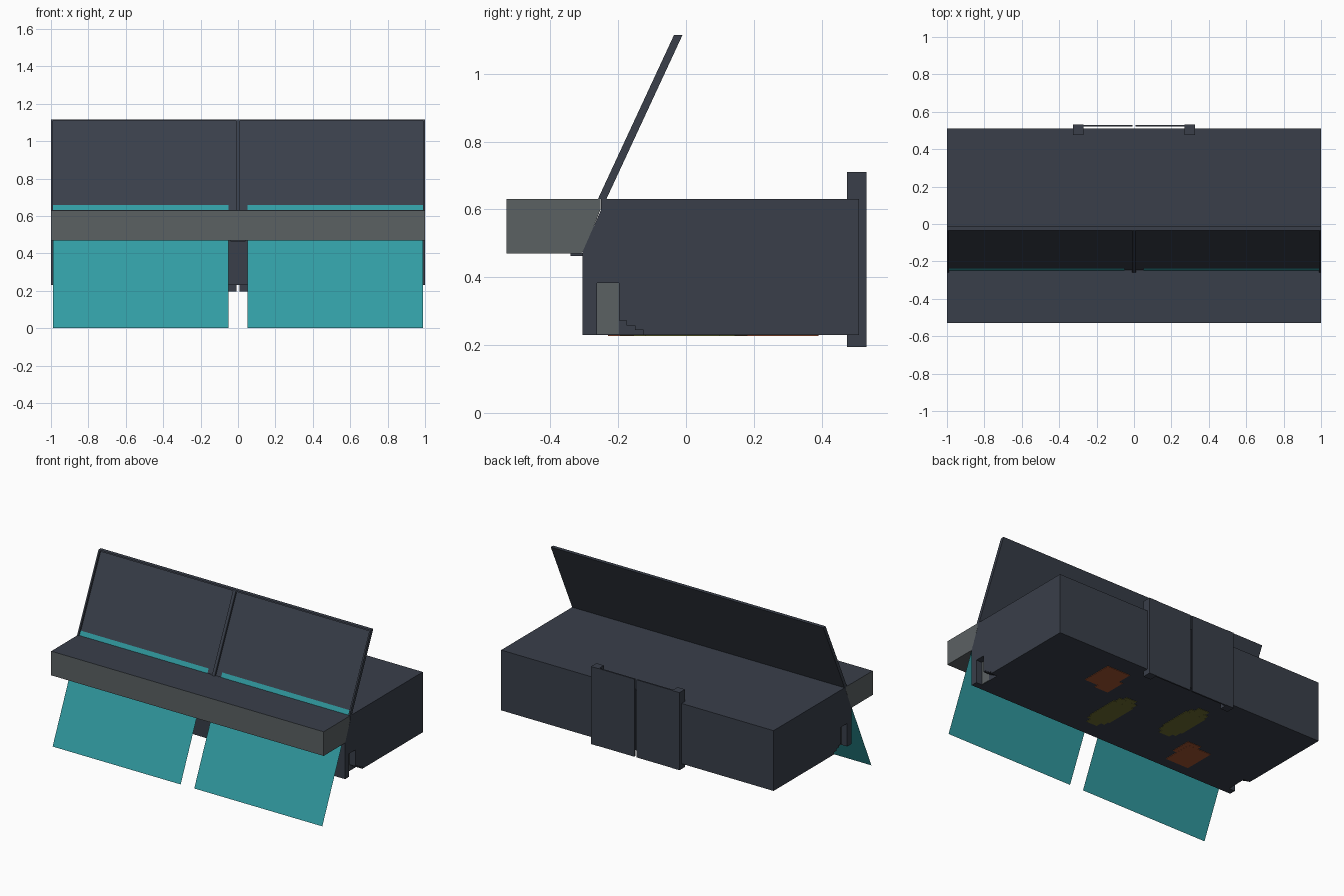
import bpy, bmesh

if "Cube" in bpy.data.objects:
    bpy.data.objects.remove(bpy.data.objects["Cube"])


def material(name, rgb):
    m = bpy.data.materials.new(name)
    m.diffuse_color = (*rgb, 1)
    m.use_nodes = True
    m.node_tree.nodes["Principled BSDF"].inputs["Base Color"].default_value = m.diffuse_color
    return m


SLATE = material("slate", (0.041, 0.049, 0.068))
GREY = material("grey", (0.105, 0.120, 0.124))
TEAL = material("teal", (0.031, 0.335, 0.365))
ORANGE = material("orange", (0.35, 0.085, 0.03))
OLIVE = material("olive_yellow", (0.15, 0.15, 0.03))


def finish(name, bm, mats):
    me = bpy.data.meshes.new(name)
    bm.to_mesh(me)
    bm.free()
    for m in mats:
        me.materials.append(m)
    ob = bpy.data.objects.new(name, me)
    bpy.context.collection.objects.link(ob)
    return ob


def prism(name, pts, x0, x1, *mats):
    """Extrude a (y, z) profile along x."""
    bm = bmesh.new()
    face = bm.faces.new([bm.verts.new((x0, y, z)) for y, z in pts])
    ext = bmesh.ops.extrude_face_region(bm, geom=[face])["geom"]
    bmesh.ops.translate(bm, vec=(x1 - x0, 0, 0),
                        verts=[v for v in ext if isinstance(v, bmesh.types.BMVert)])
    bmesh.ops.recalc_face_normals(bm, faces=bm.faces)
    return finish(name, bm, mats)


def box(name, x0, x1, y0, y1, z0, z1, mat):
    return prism(name, [(y0, z0), (y1, z0), (y1, z1), (y0, z1)], x0, x1, mat)


# Main housing: solid core plus end caps with a stepped notch low at the front
UPPER = [(0.51, 0.23), (0.51, 0.63), (-0.25, 0.63), (-0.25, 0.60),
         (-0.305, 0.475), (-0.305, 0.23)]
NOTCH = [(-0.262, 0.23), (-0.262, 0.383), (-0.197, 0.383), (-0.197, 0.273),
         (-0.175, 0.273), (-0.175, 0.258), (-0.15, 0.258), (-0.15, 0.245),
         (-0.125, 0.245), (-0.125, 0.23)]
prism("housing_core", UPPER, -0.955, 0.955, SLATE)
for side, s in (("left", -1), ("right", 1)):
    prism(f"housing_end_{side}", UPPER + NOTCH, s * 0.955, s * 1.0, SLATE)
    # Grey lining inside the notch
    box(f"notch_lining_{side}", s * 0.954, s * 0.958, -0.262, -0.197, 0.232, 0.383, GREY)

# Front tray: grey with a slate top
tray = prism("front_tray", [(-0.53, 0.47), (-0.53, 0.63), (-0.252, 0.631), (-0.252, 0.60),
                            (-0.30, 0.48), (-0.31, 0.47)], -1, 1, GREY, SLATE)
for p in tray.data.polygons:
    p.material_index = 1 if p.normal.z > 0.9 else 0
box("tray_lip", -0.04, 0.04, -0.34, -0.305, 0.463, 0.472, SLATE)


# Leaning back panel, recessed into two halves
def leaning(d0, d1, t0=0.0, t1=1.0):
    pt = lambda t, d: (-0.26 + 0.225 * t + d, 0.63 + 0.485 * t)
    return [pt(t0, d0), pt(t0, d1), pt(t1, d1), pt(t1, d0)]


prism("panel_back", leaning(0.014, 0.025), -1, 1, SLATE)
for name, x0, x1 in (("left", -1, -0.99), ("middle", -0.01, 0.01), ("right", 0.99, 1)):
    prism(f"panel_rib_{name}", leaning(0, 0.0141), x0, x1, SLATE)
prism("panel_top_rim", leaning(0, 0.0141, 0.985, 1), -0.99, 0.99, SLATE)

# Two thin teal sheets hanging through the tray
for side, s in (("left", -1), ("right", 1)):
    bm = bmesh.new()
    bm.faces.new([bm.verts.new(c) for c in (
        (s * 0.52 - 0.47, -0.53, 0), (s * 0.52 + 0.47, -0.53, 0),
        (s * 0.52 + 0.47, -0.237, 0.658), (s * 0.52 - 0.47, -0.237, 0.658))])
    finish(f"teal_sheet_{side}", bm, [TEAL])

# Rear doors and their posts
for side, s in (("left", -1), ("right", 1)):
    box(f"rear_door_{side}", s * 0.008, s * 0.30, 0.52, 0.53, 0.195, 0.71, SLATE)
    box(f"rear_post_upper_{side}", s * 0.27, s * 0.325, 0.475, 0.532, 0.63, 0.71, SLATE)
    box(f"rear_post_{side}", s * 0.27, s * 0.325, 0.50, 0.532, 0.23, 0.63, SLATE)
    box(f"rear_post_lower_{side}", s * 0.27, s * 0.325, 0.475, 0.532, 0.195, 0.23, SLATE)

# Coloured plates under the housing, in a half-turn pair about (-0.04, 0.08)
for side, s in (("a", 1), ("b", -1)):
    def plate(name, cx, cy, w, h, mat, z):
        x, y = -0.04 + s * (cx + 0.04), 0.08 + s * (cy - 0.08)
        box(f"{name}_{side}", x - w / 2, x + w / 2, y - h / 2, y + h / 2, z, 0.231, mat)
    plate("orange_plate", 0.445, 0.285, 0.17, 0.21, ORANGE, 0.227)
    plate("orange_tab", 0.38, 0.22, 0.10, 0.14, ORANGE, 0.2275)
    plate("olive_plate", 0.165, -0.01, 0.15, 0.22, OLIVE, 0.227)
    plate("olive_strip", 0.165, -0.01, 0.08, 0.37, OLIVE, 0.2275)
    plate("olive_bar_low", 0.165, -0.13, 0.13, 0.05, OLIVE, 0.2272)
    plate("olive_bar_high", 0.165, 0.12, 0.13, 0.05, OLIVE, 0.2272)
